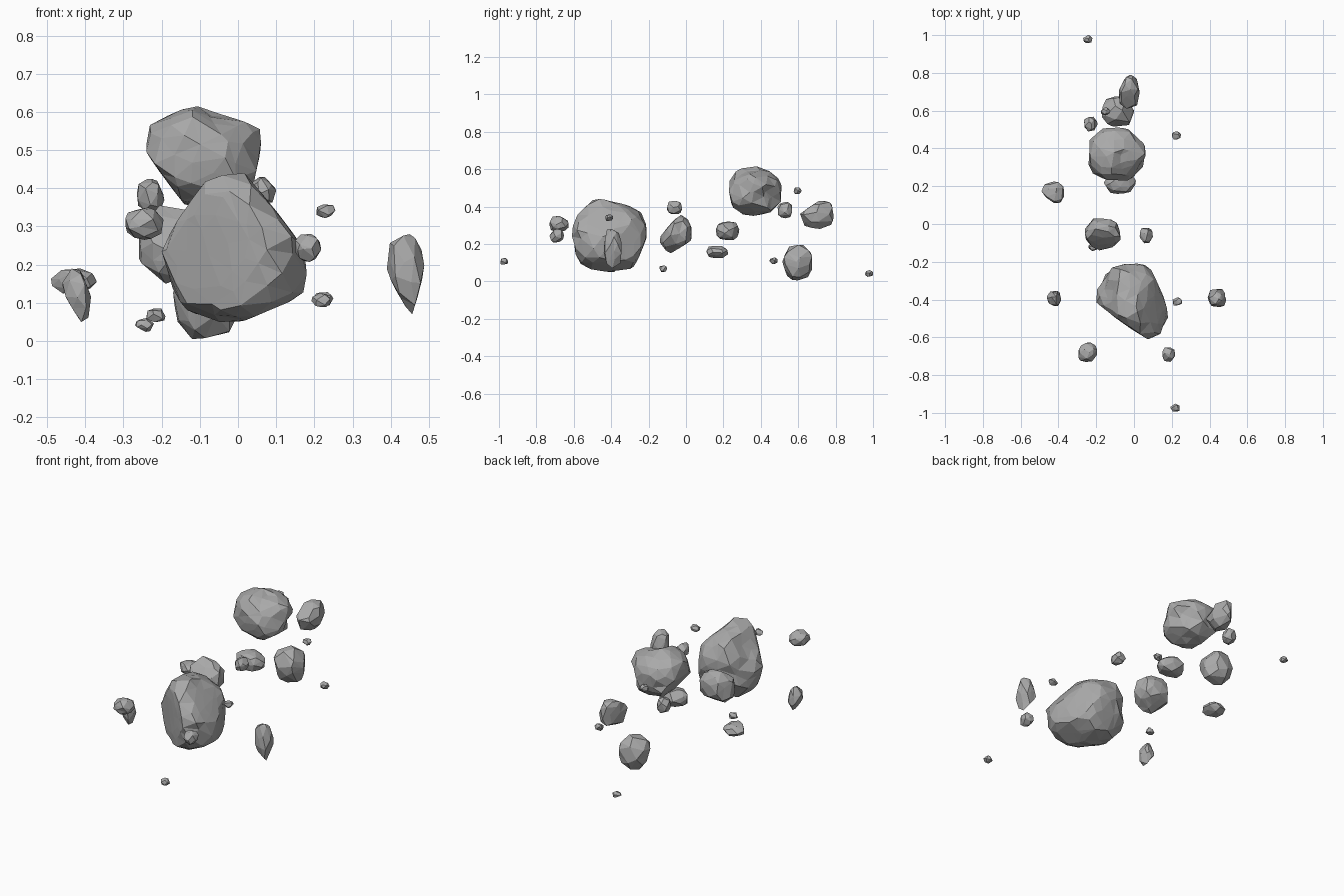
import bpy
import bmesh
import math
import random
from mathutils import Vector

cube = bpy.data.objects.get("Cube")
if cube:
    bpy.data.objects.remove(cube, do_unlink=True)

# One stone colour for every rock
stone = bpy.data.materials.new("grey_stone")
stone.use_nodes = True
stone_colour = (0.4, 0.4, 0.4, 1)
stone.diffuse_color = stone_colour
stone.node_tree.nodes["Principled BSDF"].inputs["Base Color"].default_value = stone_colour


def scatter_on_sphere(count, rng):
    """Evenly spread directions with a jitter, so the facets are irregular."""
    golden = math.pi * (3 - math.sqrt(5))
    spread = 1.1 / math.sqrt(count)
    points = []
    for i in range(count):
        z = 1 - 2 * (i + 0.5) / count
        ring = math.sqrt(1 - z * z)
        p = Vector((ring * math.cos(golden * i), ring * math.sin(golden * i), z))
        p += Vector([rng.uniform(-spread, spread) for axis in range(3)])
        points.append(p.normalized())
    return points


def box_out(p, power):
    """Push a direction out to a rounded box."""
    size = sum(abs(c) ** power for c in p) ** (1 / power)
    return p / size


def rock(name, low, high, points, seed, chops=(), dents=(), power=2.6, rough=0.05):
    """Faceted rock filling the box low..high.
    chops: (normal, distance) planes and dents: (direction, depth), in box units."""
    rng = random.Random(seed)
    bm = bmesh.new()
    for p in scatter_on_sphere(points, rng):
        bm.verts.new(p)
    bmesh.ops.convex_hull(bm, input=bm.verts[:])

    # Random chips give broad flat facets
    planes = []
    for i in range(7):
        n = Vector([rng.gauss(0, 1) for axis in range(3)]).normalized()
        planes.append((n, rng.uniform(0.88, 0.98)))
    planes += [(Vector(n).normalized(), d) for n, d in chops]

    for v in bm.verts:
        direction = v.co.copy()
        p = box_out(direction, power) * rng.uniform(1 - rough, 1 + rough)
        for n, d in planes:
            p -= n * max(0, p.dot(n) - d) * 0.92
        for aim, depth in dents:
            close = direction.dot(Vector(aim).normalized())
            if close > 0.9:
                p *= 1 - depth * min(1, (close - 0.9) * 20)
        v.co = p

    # Fit to the box, centred on the object origin
    low, high = Vector(low), Vector(high)
    for axis in range(3):
        values = [v.co[axis] for v in bm.verts]
        bottom, top = min(values), max(values)
        scale = (high[axis] - low[axis]) / (top - bottom)
        for v in bm.verts:
            v.co[axis] = (v.co[axis] - (bottom + top) / 2) * scale

    bmesh.ops.recalc_face_normals(bm, faces=bm.faces[:])
    mesh = bpy.data.meshes.new(name)
    bm.to_mesh(mesh)
    bm.free()
    mesh.materials.append(stone)
    obj = bpy.data.objects.new(name, mesh)
    obj.location = (low + high) / 2
    bpy.context.collection.objects.link(obj)
    return obj


# Largest rock, leaning from back right to front left
rock("front_boulder", low=(-.2, -.61, .05), high=(.18, -.21, .44), points=130, seed=4,
     chops=[((-.56, -.83, 0), .56), ((.9, .43, 0), .81), ((.79, 0, .62), .72),
            ((-.82, 0, .58), .88), ((.39, 0, -.92), .94)],
     dents=[((-.9, .6, .5), .1)])

# Second rock, with hollows on the top and the side
rock("rear_boulder", low=(-.24, .23, .35), high=(.06, .51, .615), points=95, seed=9,
     chops=[((.99, 0, -.15), .9), ((-.86, 0, -.51), .78)],
     dents=[((.3, -.35, 1), .15), ((1, .7, -.3), .2)])

# Middle-sized rocks
rock("middle_rock", low=(-.26, -.14, .15), high=(-.07, .03, .355), points=48, seed=2,
     chops=[((0, -.71, .71), .55), ((0, .47, -.88), .73)])
rock("rear_upper_rock", low=(-.08, .61, .28), high=(.03, .79, .43), points=32, seed=3,
     chops=[((0, -.6, .8), .64), ((-.8, .6, 0), .7)])
rock("rear_lower_rock", low=(-.17, .515, .005), high=(0, .675, .195), points=32, seed=5)
rock("flat_rock", low=(-.16, .16, .22), high=(.01, .285, .32), points=40, seed=6)

# Tall shard tapering to the bottom
rock("left_shard", low=(.39, -.44, .07), high=(.488, -.345, .28), points=36, seed=7,
     chops=[((-.66, 0, -.75), .62), ((.86, 0, -.5), .76)], power=4)

# Small rocks
rock("right_splinter", low=(-.46, -.435, .05), high=(-.385, -.355, .19), points=26, seed=8,
     chops=[((-.7, 0, -.7), .5), ((.8, 0, .5), .7)])
rock("right_slab", low=(-.49, .11, .125), high=(-.37, .225, .19), points=28, seed=10,
     chops=[((-.6, -.8, 0), .65)])
rock("front_right_stone", low=(-.295, -.73, .265), high=(-.195, -.628, .35), points=28, seed=11)
rock("front_left_stone", low=(.15, -.73, .207), high=(.218, -.653, .28), points=24, seed=12)
rock("upper_stone", low=(.03, -.102, .36), high=(.1, -.02, .43), points=24, seed=13)
rock("rear_right_stone", low=(-.265, .49, .337), high=(-.193, .568, .425), points=22, seed=14)

# Pebbles: name and centre
pebbles = {
    "front_pebble": (.217, -.972, .107),
    "rear_pebble": (-.245, .979, .042),
    "left_front_pebble": (.23, -.41, .34),
    "left_rear_pebble": (.225, .468, .11),
    "right_pebble": (-.215, -.122, .067),
    "upper_rear_pebble": (-.15, .597, .485),
}
half = Vector((.025, .021, .018))
for seed, (name, centre) in enumerate(pebbles.items(), start=20):
    middle = Vector(centre)
    rock(name, low=middle - half, high=middle + half, points=16, seed=seed)
